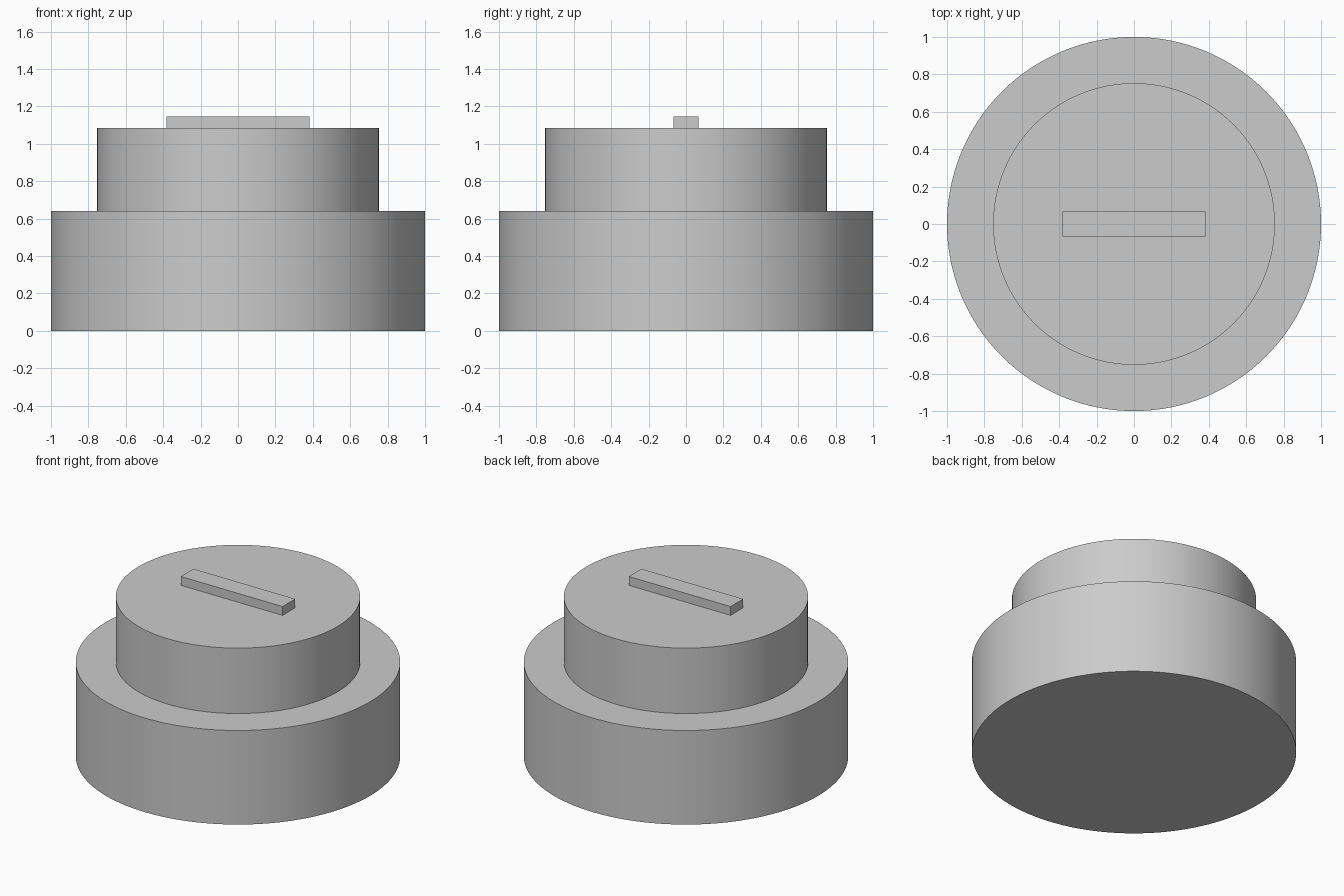
import bpy
import math

# Remove the default cube
cube = bpy.data.objects.get("Cube")
if cube:
    bpy.data.objects.remove(cube, do_unlink=True)

# Single flat grey
GREY = (0.6, 0.6, 0.6, 1.0)
grey = bpy.data.materials.new("light_grey")
grey.use_nodes = True
grey.diffuse_color = GREY
grey.node_tree.nodes["Principled BSDF"].inputs["Base Color"].default_value = GREY


def finish(name):
    obj = bpy.context.object
    obj.name = obj.data.name = name
    obj.data.materials.append(grey)
    return obj


def disc(name, radius, bottom, top):
    """Upright cylinder with smooth sides and sharp rims."""
    bpy.ops.mesh.primitive_cylinder_add(
        vertices=128, radius=radius, depth=top - bottom,
        location=(0, 0, (bottom + top) / 2))
    finish(name)
    bpy.ops.object.shade_smooth_by_angle(angle=math.radians(30))


def block(name, size, bottom):
    """Flat-sided box resting at the given height."""
    bpy.ops.mesh.primitive_cube_add(size=1, location=(0, 0, bottom + size[2] / 2))
    obj = finish(name)
    for v in obj.data.vertices:
        v.co = [c * s for c, s in zip(v.co, size)]


BASE_TOP = 0.64
KNOB_TOP = 1.085

# Wide base, narrower upper drum and the raised indicator bar
disc("base_drum", 1.0, 0.0, BASE_TOP)
disc("upper_drum", 0.753, BASE_TOP, KNOB_TOP)
block("indicator_bar", (0.766, 0.136, 0.06), KNOB_TOP)
